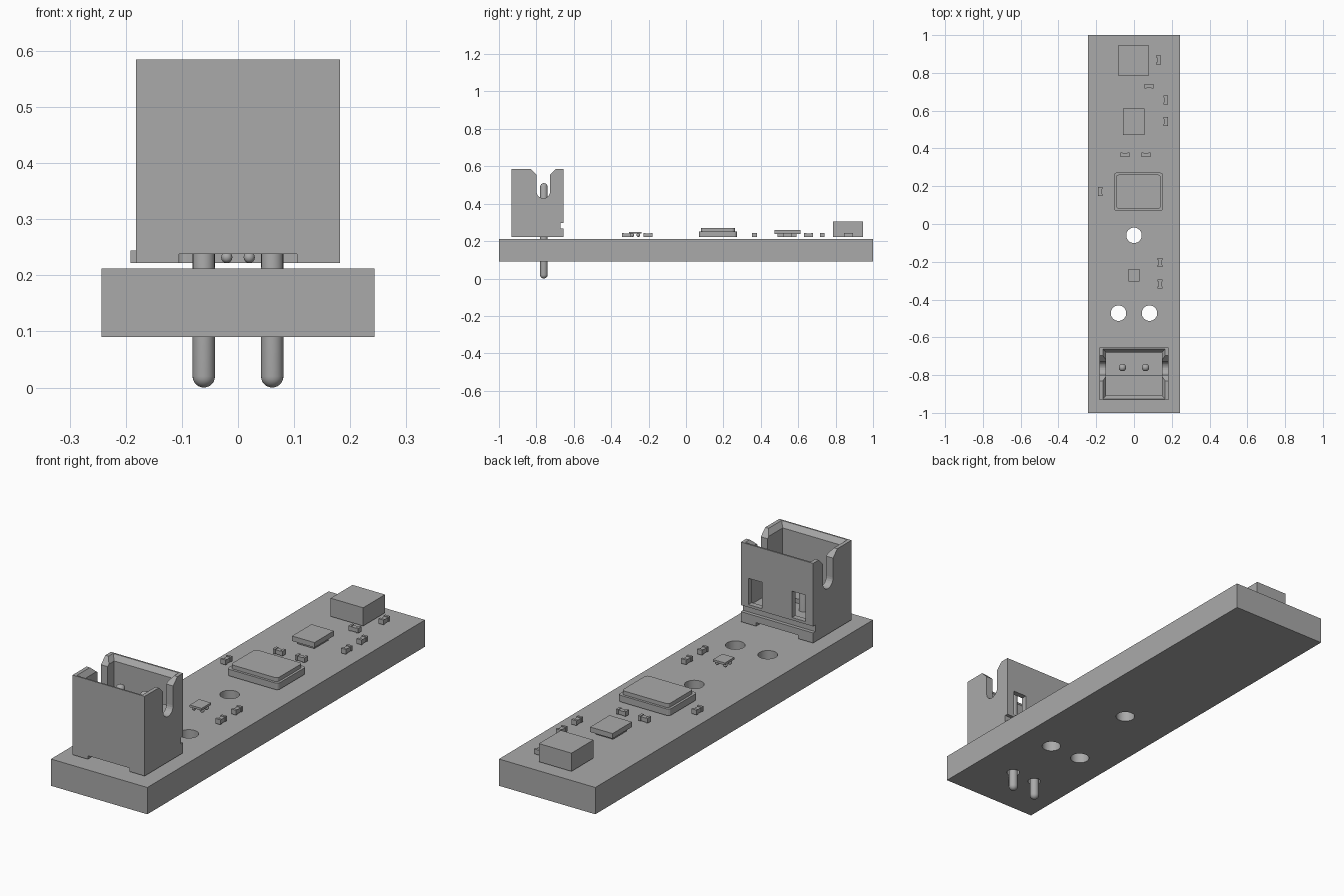
import bpy, bmesh, math
from mathutils import Matrix, Vector

if "Cube" in bpy.data.objects:
    bpy.data.objects.remove(bpy.data.objects["Cube"], do_unlink=True)

grey = bpy.data.materials.new("plain grey")
grey.use_nodes = True
COLOUR = (0.4, 0.4, 0.4, 1)
grey.diffuse_color = COLOUR
grey.node_tree.nodes["Principled BSDF"].inputs["Base Color"].default_value = COLOUR

BOARD_TOP = 0.212
SEAT = 0.222          # underside of the mounted parts


def finish(name, bm, smooth=False):
    bmesh.ops.recalc_face_normals(bm, faces=bm.faces)
    mesh = bpy.data.meshes.new(name)
    bm.to_mesh(mesh)
    bm.free()
    mesh.materials.append(grey)
    ob = bpy.data.objects.new(name, mesh)
    bpy.context.collection.objects.link(ob)
    if smooth:
        bpy.ops.object.select_all(action='DESELECT')
        ob.select_set(True)
        bpy.context.view_layer.objects.active = ob
        bpy.ops.object.shade_smooth_by_angle(angle=math.radians(35))
    return ob


def add_box(bm, x, y, z, taper=0):
    """Box from ranges; taper moves the top edges inwards."""
    verts = [bm.verts.new((x[i], y[j], z[0])) for i, j in ((0, 0), (1, 0), (1, 1), (0, 1))]
    sx, sy = (x[0] + taper, x[1] - taper), (y[0] + taper, y[1] - taper)
    verts += [bm.verts.new((sx[i], sy[j], z[1])) for i, j in ((0, 0), (1, 0), (1, 1), (0, 1))]
    bm.faces.new(verts[3::-1])
    bm.faces.new(verts[4:])
    for i in range(4):
        k = (i + 1) % 4
        bm.faces.new((verts[i], verts[k], verts[k + 4], verts[i + 4]))


def box(name, x, y, z, taper=0):
    bm = bmesh.new()
    add_box(bm, x, y, z, taper)
    return finish(name, bm)


def cylinder(name, x, y, r, z0, z1):
    bm = bmesh.new()
    bmesh.ops.create_cone(bm, cap_ends=True, segments=32, radius1=r, radius2=r, depth=z1 - z0,
                          matrix=Matrix.Translation((x, y, (z0 + z1) / 2)))
    return finish(name, bm)


def cut(target, *cutters):
    """Subtract each cutter and remove it afterwards."""
    bpy.context.view_layer.objects.active = target
    for c in cutters:
        mod = target.modifiers.new("cut", 'BOOLEAN')
        mod.operation, mod.solver, mod.object = 'DIFFERENCE', 'EXACT', c
        bpy.ops.object.modifier_apply(modifier=mod.name)
        bpy.data.objects.remove(c, do_unlink=True)


# Circuit board with mounting holes and pin holes
board = box("board", (-0.243, 0.243), (-1, 1), (0.09, BOARD_TOP))
for x, y, r in ((0, -0.06, 0.041), (-0.082, -0.472, 0.041), (0.082, -0.472, 0.041),
                (-0.061, -0.76, 0.028), (0.061, -0.76, 0.028)):
    cut(board, cylinder("hole", x, y, r, 0, 0.3))
bpy.ops.object.select_all(action='DESELECT')
board.select_set(True)
bpy.context.view_layer.objects.active = board
bpy.ops.object.shade_smooth_by_angle(angle=math.radians(35))

# Connector housing: cavity, bevelled rim, side slots, foot notch, rear groove, windows
housing = box("connector_housing", (-0.182, 0.182), (-0.932, -0.655), (SEAT, 0.585))
cut(housing,
    box("cavity", (-0.148, 0.148), (-0.908, -0.68), (0.30, 0.7)),
    box("rim", (-0.148, 0.148), (-0.908, -0.68), (0.562, 0.602), -0.03),
    box("foot_notch", (-0.105, 0.105), (-1, -0.6), (0.2, 0.238)),
    box("rear_groove", (-0.3, 0.3), (-0.671, -0.6), (0.268, 0.298)))
cut(housing, *[box("window", (s * 0.11 - 0.034, s * 0.11 + 0.034), (-0.72, -0.6), (0.31, 0.43))
               for s in (-1, 1)])

arc = [(-0.763 + 0.036 * math.cos(a), 0.465 + 0.036 * math.sin(a))
       for a in (math.pi * (1 + i / 12) for i in range(13))]
profile = [(-0.845, 0.6), (-0.799, 0.554)] + arc + [(-0.727, 0.554), (-0.681, 0.6)]
bm = bmesh.new()
face = bm.faces.new([bm.verts.new((-0.3, y, z)) for y, z in profile])
ext = bmesh.ops.extrude_face_region(bm, geom=[face])
bmesh.ops.translate(bm, vec=(0.6, 0, 0),
                    verts=[v for v in ext["geom"] if isinstance(v, bmesh.types.BMVert)])
cut(housing, finish("slot", bm))
box("connector_floor_step", (-0.15, 0.15), (-0.91, -0.80), (0.29, 0.32))

# Round-ended connector pins
for side, x in (("right", -0.061), ("left", 0.061)):
    bm = bmesh.new()
    bmesh.ops.create_uvsphere(bm, u_segments=24, v_segments=12, radius=0.02)
    for v in bm.verts:
        v.co.z += 0.49 if v.co.z > 0.0001 else 0.02
        v.co += Vector((x, -0.76, 0))
    finish(side + "_pin", bm, smooth=True)

# Large sensor block and flat chip on its pad
box("sensor_block", (-0.084, 0.08), (0.787, 0.945), (SEAT, 0.305))
box("flat_chip", (-0.058, 0.055), (0.472, 0.612), (0.237, 0.26))
box("flat_chip_pad", (-0.045, 0.042), (0.49, 0.59), (SEAT, 0.237))

# Large package: rounded-corner base with a smaller lid
for name, inset, z in (("package_base", 0, (SEAT, 0.252)), ("package_lid", 0.011, (0.252, 0.27))):
    bm = bmesh.new()
    add_box(bm, (-0.106 + inset, 0.153 - inset), (0.07 + inset, 0.272 - inset), z)
    upright = [e for e in bm.edges if abs(e.verts[0].co.z - e.verts[1].co.z) > 0.001]
    bmesh.ops.bevel(bm, geom=upright, offset=0.014, segments=3, affect='EDGES', profile=0.5)
    finish(name, bm)

# Small transistor on ball feet
box("transistor", (-0.03, 0.03), (-0.305, -0.237), (0.24, 0.25))
bm = bmesh.new()
for x, y in ((-0.02, -0.287), (0.02, -0.287), (-0.02, -0.255), (0.02, -0.255)):
    bmesh.ops.create_uvsphere(bm, u_segments=12, v_segments=8, radius=0.01,
                              matrix=Matrix.Translation((x, y, SEAT + 0.01)))
finish("transistor_feet", bm, smooth=True)

# Tiny two-terminal parts: centre x, centre y, lengthwise along x or y
small_parts = ((0.130, 0.868, "y"), (0.080, 0.729, "x"), (0.168, 0.656, "y"), (0.168, 0.543, "y"),
               (-0.048, 0.366, "x"), (0.064, 0.366, "x"), (-0.179, 0.173, "y"),
               (0.138, -0.204, "y"), (0.138, -0.318, "y"))
for n, (cx, cy, axis) in enumerate(small_parts, 1):
    bm = bmesh.new()
    for lo, hi, half in ((-0.024, -0.013, 0.0125), (-0.013, 0.013, 0.0095), (0.013, 0.024, 0.0125)):
        along, across = (lo, hi), (-half, half)
        x, y = (along, across) if axis == "x" else (across, along)
        add_box(bm, [cx + v for v in x], [cy + v for v in y], (SEAT, 0.244 - (0.0125 - half)))
    finish("small_part_%d" % n, bm)
